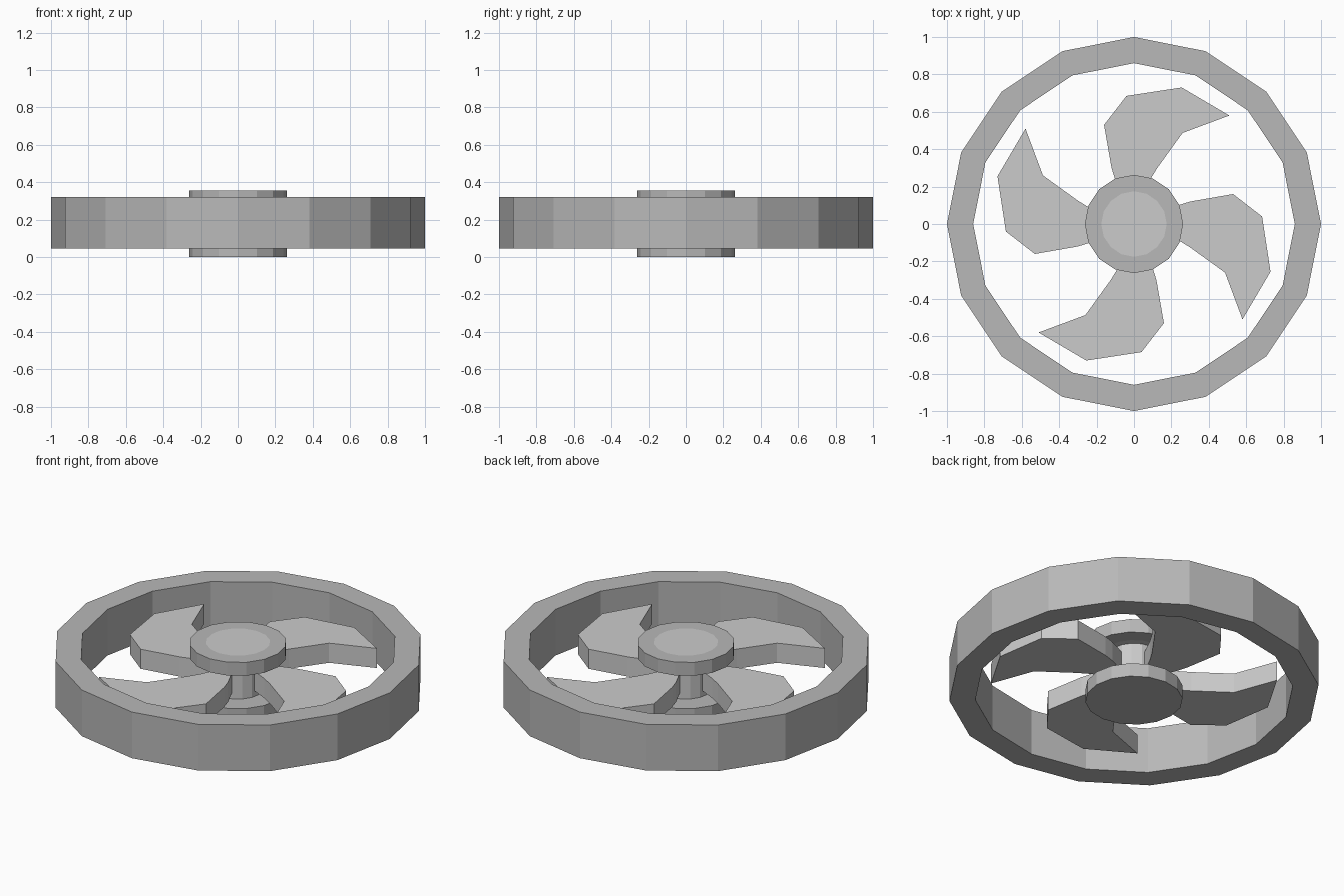
import bpy, bmesh
from math import cos, sin, pi, tau

if "Cube" in bpy.data.objects:
    bpy.data.objects.remove(bpy.data.objects["Cube"])

SIDES = 16
dark = bpy.data.materials.new("dark_grey")
dark.diffuse_color = (0.48, 0.48, 0.48, 1)
dark.use_nodes = True
dark.node_tree.nodes["Principled BSDF"].inputs["Base Color"].default_value = dark.diffuse_color


def make_object(name, bm, mat=None):
    bmesh.ops.recalc_face_normals(bm, faces=bm.faces)
    mesh = bpy.data.meshes.new(name)
    bm.to_mesh(mesh)
    bm.free()
    obj = bpy.data.objects.new(name, mesh)
    bpy.context.collection.objects.link(obj)
    if mat:
        mesh.materials.append(mat)
    return obj


def ring(name, r_in, r_out, z0, z1, mat=None):
    """Flat-sided ring with a rectangular section."""
    bm = bmesh.new()
    section = [(r_in, z0), (r_out, z0), (r_out, z1), (r_in, z1)]
    loops = [[bm.verts.new((r * cos(tau * i / SIDES), r * sin(tau * i / SIDES), z))
              for r, z in section] for i in range(SIDES)]
    for i in range(SIDES):
        a, b = loops[i], loops[(i + 1) % SIDES]
        for k in range(4):
            n = (k + 1) % 4
            bm.faces.new((a[k], b[k], b[n], a[n]))
    return make_object(name, bm, mat)


def prism(name, outline, z0, z1, mat=None):
    """Extrude a plan outline from z0 to z1."""
    bm = bmesh.new()
    base = bm.faces.new([bm.verts.new((x, y, z0)) for x, y in outline])
    top = bmesh.ops.extrude_face_region(bm, geom=[base], use_keep_orig=True)
    verts = [v for v in top["geom"] if isinstance(v, bmesh.types.BMVert)]
    bmesh.ops.translate(bm, verts=verts, vec=(0, 0, z1 - z0))
    return make_object(name, bm, mat)


def disc(r):
    return [(r * cos(tau * i / SIDES), r * sin(tau * i / SIDES)) for i in range(SIDES)]


# outer rim
ring("rim", 0.86, 1.0, 0.045, 0.32, dark)

# hub: lower flange, core column, upper collar and its light inlay
prism("hub_base", disc(0.263), 0.0, 0.08, dark)
prism("hub_core", disc(0.14), 0.08, 0.275)
ring("hub_collar", 0.175, 0.263, 0.275, 0.355, dark)
prism("hub_inlay", disc(0.175), 0.275, 0.355)

# four hooked blades around the core
blade = [(-0.046, 0.12), (-0.10, 0.235), (-0.12, 0.30), (-0.16, 0.53),
         (-0.04, 0.685), (0.255, 0.73), (0.51, 0.58), (0.26, 0.487),
         (0.125, 0.30), (0.085, 0.235), (0.03, 0.12)]
for i in range(4):
    b = prism(f"blade_{i + 1}", blade, 0.115, 0.232)
    b.rotation_euler.z = i * pi / 2
